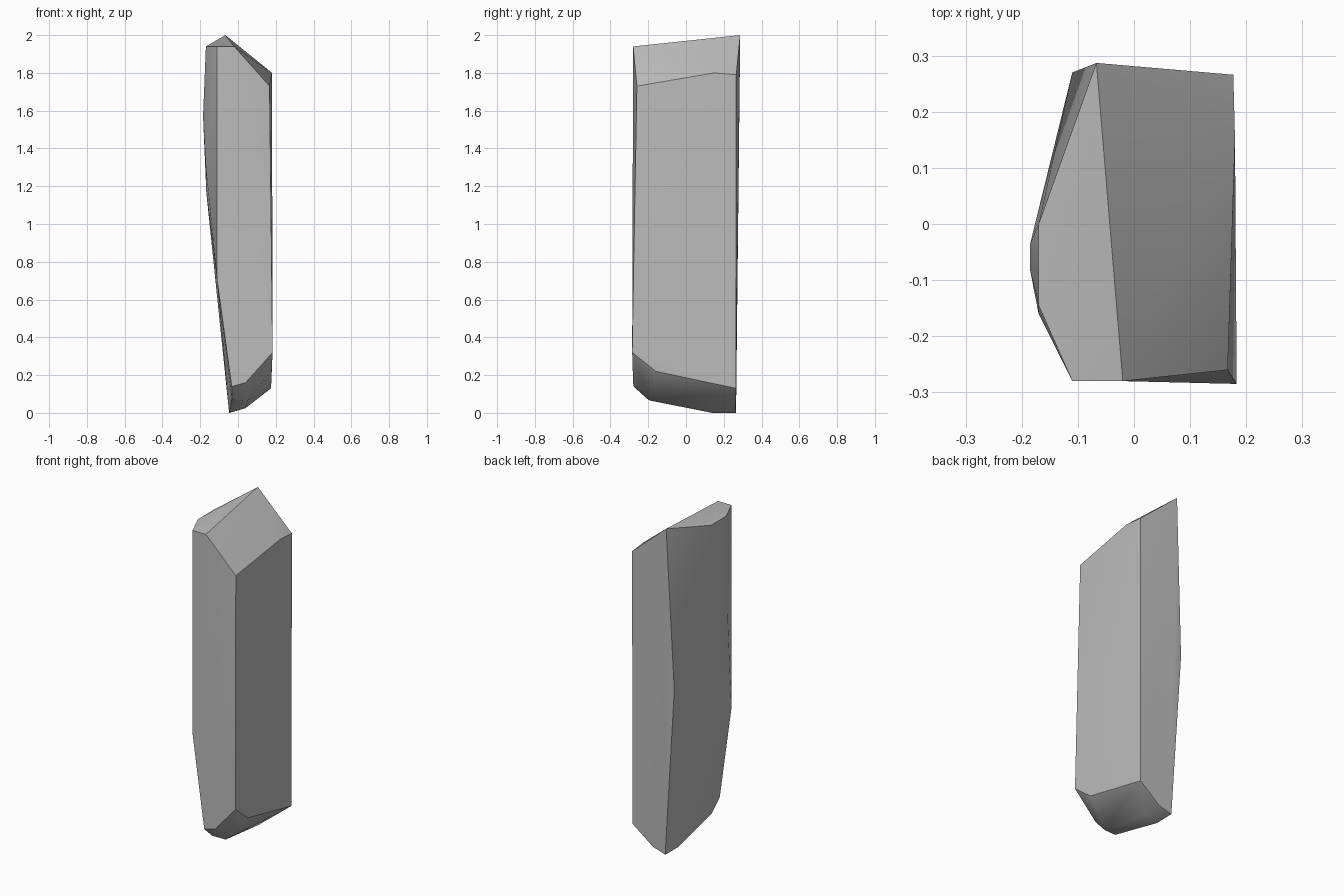
import bpy
import bmesh
from math import radians

default_cube = bpy.data.objects.get("Cube")
if default_cube:
    bpy.data.objects.remove(default_cube, do_unlink=True)


def flat_material(name, colour):
    material = bpy.data.materials.new(name)
    material.use_nodes = True
    material.diffuse_color = colour
    shader = material.node_tree.nodes["Principled BSDF"]
    shader.inputs["Base Color"].default_value = colour
    shader.inputs["Roughness"].default_value = 0.9
    return material


def hull_object(name, corner_groups, material):
    """Wrap a tight faceted skin around the given corners."""
    bm = bmesh.new()
    for group in corner_groups:
        for corner in group:
            bm.verts.new(corner)
    result = bmesh.ops.convex_hull(bm, input=bm.verts[:])
    leftovers = {g for g in result["geom_interior"] + result["geom_unused"]
                 if isinstance(g, bmesh.types.BMVert) and g.is_valid}
    bmesh.ops.delete(bm, geom=list(leftovers), context="VERTS")
    # Merge the nearly coplanar triangles into clean facets
    bmesh.ops.dissolve_limit(bm, angle_limit=radians(2),
                             verts=bm.verts[:], edges=bm.edges[:])
    bmesh.ops.recalc_face_normals(bm, faces=bm.faces[:])
    mesh = bpy.data.meshes.new(name)
    bm.to_mesh(mesh)
    bm.free()
    mesh.materials.append(material)
    obj = bpy.data.objects.new(name, mesh)
    bpy.context.collection.objects.link(obj)
    return obj


# Sloping ridge and the small flat facet beside it
crown = [
    (-0.067, 0.287, 2.0), (-0.02, -0.28, 1.94), (-0.11, -0.28, 1.94),
    (-0.17, -0.145, 1.94), (-0.17, 0, 1.94),
]
# Upper rim of the tall flat side
shoulder = [(0.167, -0.26, 1.73), (0.18, 0.15, 1.8), (0.177, 0.266, 1.79)]

# Rounded bulge on the opposite side, and its back edge
bulge = [
    (-0.185, -0.035, 1.57), (-0.185, -0.083, 1.57),
    (-0.17, -0.16, 1.3), (-0.168, -0.06, 1.17),
    (-0.11, 0.27, 1.02), (-0.11, -0.28, 0.7),
]
# Lower rim where the sides meet the chipped foot
lower_rim = [
    (0.183, -0.285, 0.32), (0.178, -0.16, 0.22), (0.175, 0.265, 0.13),
    (0.04, -0.28, 0.16), (-0.033, -0.278, 0.14),
]
# Small tilted facets under the foot
foot = [
    (-0.045, 0.265, 0), (-0.047, 0.14, 0), (0.04, 0.262, 0.025),
    (0.04, 0.14, 0.025), (0.05, -0.19, 0.065), (-0.033, -0.2, 0.07),
]

stone = flat_material("grey stone", (0.5, 0.5, 0.5, 1))
rock = hull_object("rock_pillar", [crown, shoulder, bulge, lower_rim, foot], stone)

bpy.ops.object.select_all(action="DESELECT")
rock.select_set(True)
bpy.context.view_layer.objects.active = rock
bpy.ops.object.shade_smooth_by_angle(angle=radians(30))
